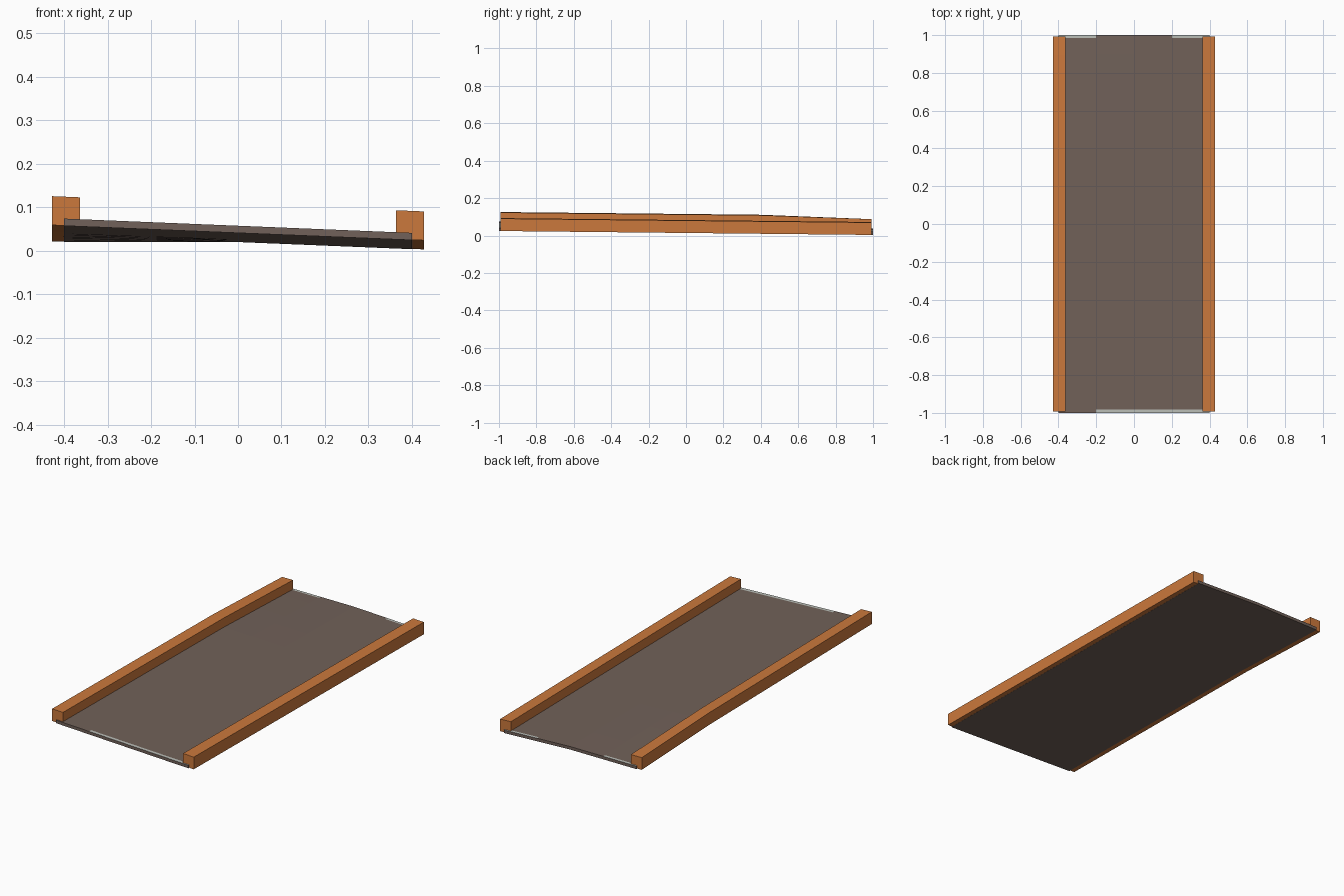
import bpy
import bmesh

cube = bpy.data.objects.get("Cube")
if cube:
    bpy.data.objects.remove(cube, do_unlink=True)


def make_material(name, color):
    mat = bpy.data.materials.new(name)
    mat.use_nodes = True
    mat.diffuse_color = (*color, 1)
    mat.node_tree.nodes["Principled BSDF"].inputs["Base Color"].default_value = (*color, 1)
    return mat


ASPHALT = make_material("brown grey asphalt", (0.165, 0.12, 0.10))
ORANGE = make_material("orange barrier", (0.60, 0.19, 0.045))
JOINT = make_material("pale grey joint", (0.50, 0.52, 0.48))

CROSSFALL = 0.041
GRADE = 0.0105


def underside(x, y):
    """Height of the deck underside: one-way crossfall, with the -x half
    levelling out towards the back."""
    z = 0.0305 - GRADE * y
    if x > 0:
        return z - CROSSFALL * x
    level = min(max((y - 0.4) / 0.6, 0), 1)
    return z - CROSSFALL * x * (1 - level)


def sweep(name, xs, ys, low, high, materials):
    """Closed strip following the underside, from offset low to offset high."""
    bm = bmesh.new()
    rings = []
    for y in ys:
        bottom = [bm.verts.new((x, y, underside(x, y) + low)) for x in xs]
        top = [bm.verts.new((x, y, underside(x, y) + high)) for x in reversed(xs)]
        rings.append(bottom + top)
    count = 2 * len(xs)
    for a, b in zip(rings, rings[1:]):
        for i in range(count):
            j = (i + 1) % count
            bm.faces.new((a[i], a[j], b[j], b[i]))
    # End caps, one quad per strip of the section
    for ring in (rings[0], rings[-1]):
        for i in range(len(xs) - 1):
            bm.faces.new((ring[i], ring[i + 1], ring[count - 2 - i], ring[count - 1 - i]))
    bmesh.ops.recalc_face_normals(bm, faces=bm.faces)
    mesh = bpy.data.meshes.new(name)
    bm.to_mesh(mesh)
    bm.free()
    obj = bpy.data.objects.new(name, mesh)
    bpy.context.collection.objects.link(obj)
    for mat in materials:
        mesh.materials.append(mat)
    return obj


def stations(end):
    return [-end + 2 * end * i / 20 for i in range(21)]


# Road deck, with pale joint strips on its top at both ends
rows = [-1, -0.982] + stations(1)[1:-1] + [0.985, 1]
deck = sweep("road_deck", [-0.4, -0.2, 0, 0.2, 0.4], rows, 0, 0.0165, [ASPHALT, JOINT])
for face in deck.data.polygons:
    x, y, z = face.center
    front_joint = y < -0.985 and x > -0.2
    back_joint = y > 0.988 and abs(x) > 0.2
    if face.normal.z > 0.5 and (front_joint or back_joint):
        face.material_index = 1

# Barriers along both edges
for name, xs in (("right_barrier", [-0.428, -0.363]), ("left_barrier", [0.363, 0.428])):
    sweep(name, xs, stations(0.993), 0.0006, 0.067, [ORANGE])
